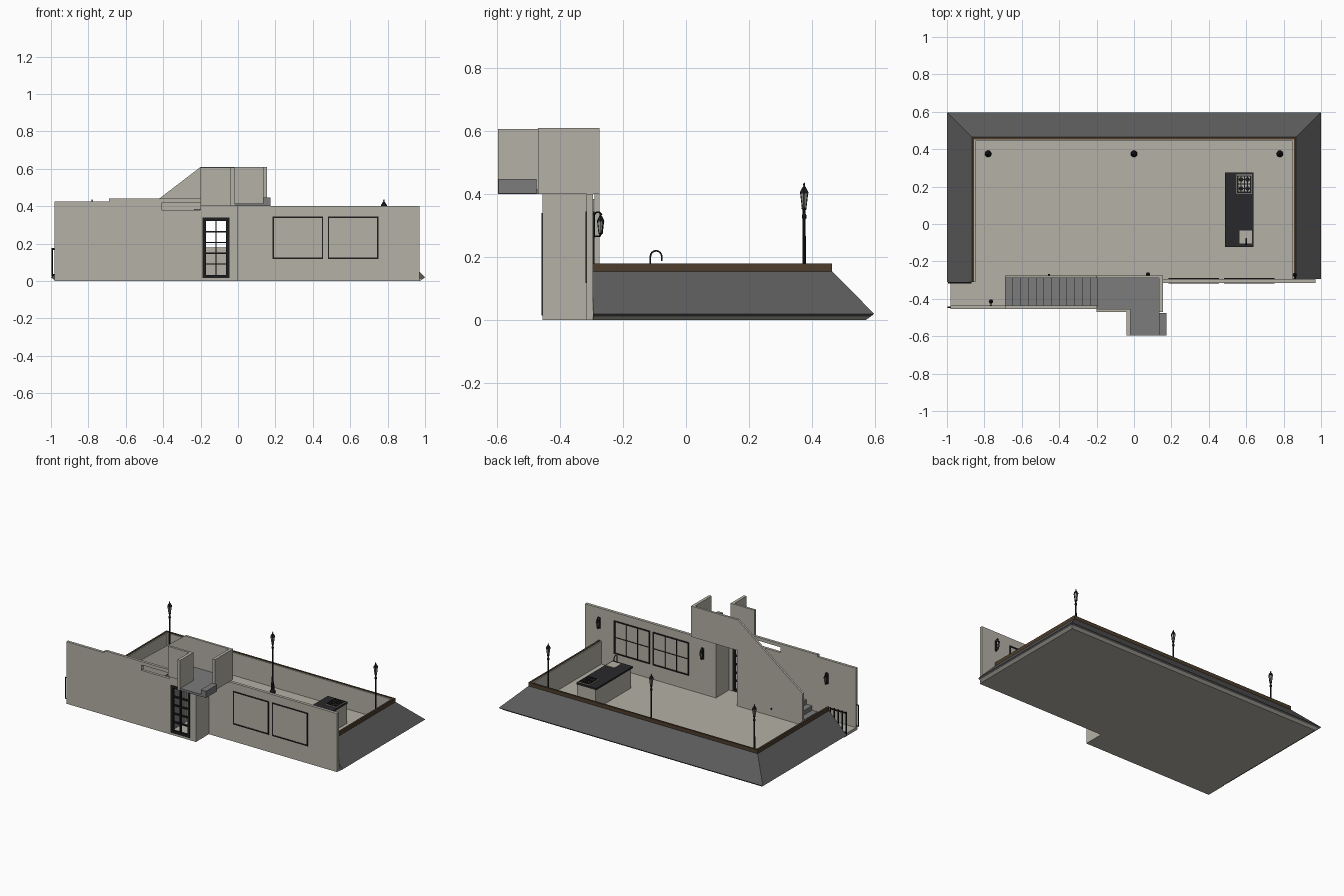
import bpy, bmesh, math

if "Cube" in bpy.data.objects:
    bpy.data.objects.remove(bpy.data.objects["Cube"])


def material(name, r, g, b):
    m = bpy.data.materials.new(name)
    m.diffuse_color = (r, g, b, 1)
    m.use_nodes = True
    m.node_tree.nodes["Principled BSDF"].inputs["Base Color"].default_value = m.diffuse_color
    return m


PLASTER = material("beige plaster", .46, .44, .385)
SLATE = material("slate roof", .105, .105, .105)
WOOD = material("brown wood", .075, .048, .026)
GREY = material("grey stair stone", .20, .20, .20)
BLACK = material("black metal", .012, .012, .012)
DARK = material("dark counter", .022, .022, .024)
GLASS = material("lantern glass", .30, .30, .27)


def finish(name, bm, mat):
    bmesh.ops.recalc_face_normals(bm, faces=bm.faces)
    me = bpy.data.meshes.new(name)
    bm.to_mesh(me)
    bm.free()
    me.materials.append(mat)
    ob = bpy.data.objects.new(name, me)
    bpy.context.collection.objects.link(ob)
    return ob


def add_box(bm, x0, x1, y0, y1, z0, z1):
    v = bmesh.ops.create_cube(bm, size=1)["verts"]
    bmesh.ops.scale(bm, vec=(x1 - x0, y1 - y0, z1 - z0), verts=v)
    bmesh.ops.translate(bm, vec=((x0 + x1) / 2, (y0 + y1) / 2, (z0 + z1) / 2), verts=v)


def boxes(name, mat, *dims):
    bm = bmesh.new()
    for d in dims:
        add_box(bm, *d)
    return finish(name, bm, mat)


def prism(name, mat, pts, a, b, axis):
    """Extrude a 2D outline along y (points are x,z) or z (points are x,y)."""
    bm = bmesh.new()
    place = (lambda p, t: (p[0], t, p[1])) if axis == "y" else (lambda p, t: (p[0], p[1], t))
    lo = [bm.verts.new(place(p, a)) for p in pts]
    hi = [bm.verts.new(place(p, b)) for p in pts]
    bm.faces.new(lo)
    bm.faces.new(hi)
    for i in range(len(pts)):
        j = (i + 1) % len(pts)
        bm.faces.new((lo[i], lo[j], hi[j], hi[i]))
    return finish(name, bm, mat)


def sweep_u(name, mat, profile):
    """Sweep an (outward offset, z) profile round the left, back and right sides."""
    bm = bmesh.new()
    rings = []
    for sx, back, y_end in ((-1, 0, -.31), (-1, 1, 0), (1, 1, 0), (1, 0, -.295)):
        rings.append([bm.verts.new((sx * (.865 + d), .462 + d if back else y_end, z))
                      for d, z in profile])
    n = len(profile)
    for r, s in zip(rings, rings[1:]):
        for i in range(n):
            j = (i + 1) % n
            bm.faces.new((r[i], r[j], s[j], s[i]))
    bm.faces.new(rings[0])
    bm.faces.new(rings[-1])
    return finish(name, bm, mat)


def lathe(name, mat, profile, loc, n=8):
    bm = bmesh.new()
    rings = [[bm.verts.new((loc[0] + r * math.cos(2 * math.pi * k / n),
                            loc[1] + r * math.sin(2 * math.pi * k / n), loc[2] + z))
              for k in range(n)] for r, z in profile]
    for a, b in zip(rings, rings[1:]):
        for k in range(n):
            j = (k + 1) % n
            bm.faces.new((a[k], a[j], b[j], b[k]))
    bm.faces.new(rings[0])
    bm.faces.new(rings[-1])
    return finish(name, bm, mat)


def tube(name, mat, pts, r):
    cu = bpy.data.curves.new(name, "CURVE")
    cu.dimensions = "3D"
    cu.bevel_depth = r
    cu.bevel_resolution = 1
    cu.use_fill_caps = True
    sp = cu.splines.new("POLY")
    sp.points.add(len(pts) - 1)
    for p, c in zip(sp.points, pts):
        p.co = (*c, 1)
    cu.materials.append(mat)
    ob = bpy.data.objects.new(name, cu)
    bpy.context.collection.objects.link(ob)
    return ob


def frame(name, x0, x1, y0, y1, z0, z1, t, cols=1, rows=1, bar=.004):
    """Rectangular frame facing y, with optional glazing bars."""
    d = [(x0, x0 + t, y0, y1, z0, z1), (x1 - t, x1, y0, y1, z0, z1),
         (x0 + t, x1 - t, y0, y1, z0, z0 + t), (x0 + t, x1 - t, y0, y1, z1 - t, z1)]
    for i in range(1, cols):
        c = x0 + t + (x1 - x0 - 2 * t) * i / cols
        d.append((c - bar / 2, c + bar / 2, y0, y1, z0 + t, z1 - t))
    for i in range(1, rows):
        c = z0 + t + (z1 - z0 - 2 * t) * i / rows
        d.append((x0 + t, x1 - t, y0, y1, c - bar / 2, c + bar / 2))
    return boxes(name, BLACK, *d)


# Floor slab
prism("floor_slab", PLASTER, [(-.98, -.455), (0, -.455), (0, -.315), (.97, -.315), (.97, -.295),
      (.87, -.295), (.87, .465), (-.87, .465), (-.87, -.31), (-.98, -.31)], 0, .02, "z")

# Sloped roof skirt, parapet and wooden trim on three sides
sweep_u("roof_skirt", SLATE, [(0, .157), (.135, .02), (.125, .012), (0, .012)])
sweep_u("skirt_base", PLASTER, [(0, .012), (.125, .012), (.108, 0), (0, 0)])
sweep_u("parapet", PLASTER, [(-.018, .01), (-.018, .176), (-.008, .176), (-.008, .01)])
sweep_u("wood_trim", WOOD, [(-.010, .153), (-.010, .18), (.002, .18), (.002, .153)])

# Front walls, with a slot beside the stair and a doorway
boxes("front_wall_right", PLASTER, (-.02, .97, -.315, -.295, 0, .4))
boxes("return_wall", PLASTER, (-.02, 0, -.455, -.315, 0, .4))
boxes("front_wall_left", PLASTER,
      (-.98, -.69, -.455, -.437, 0, .425), (-.69, -.2, -.455, -.437, 0, .38),
      (-.69, -.41, -.455, -.437, .38, .44), (-.41, -.2, -.455, -.437, .417, .44),
      (-.2, -.19, -.455, -.437, 0, .4), (-.045, -.02, -.455, -.437, 0, .4),
      (-.19, -.045, -.455, -.437, .34, .4))

# Stair, landing and its walls
N = 12
x_a, x_b, top = -.69, -.195, .415
run, rise = (x_b - x_a) / N, (top - .02) / (N + 1)
steps = [(x_a, .02)]
for i in range(N):
    steps += [(x_a + i * run, .02 + (i + 1) * rise), (x_a + (i + 1) * run, .02 + (i + 1) * rise)]
steps.append((x_b, .02))
prism("stair", GREY, steps, -.437, -.29, "y")
boxes("landing", GREY, (-.195, .14, -.455, -.29, .4, top), (-.04, .135, -.595, -.455, .4, top))
boxes("exit_step", GREY, (.135, .175, -.595, -.475, .402, .447))
prism("stair_side_wall", PLASTER, [(x_a, .02), (x_a, .235), (-.2, .61), (.155, .61), (.155, .4),
      (-.195, .4), (-.195, .02)], -.29, -.275, "y")
boxes("landing_left_wall", PLASTER, (-.2, -.02, -.47, -.455, .4, .607),
      (-.04, -.02, -.597, -.47, .4, .607))
boxes("landing_right_wall", PLASTER, (.135, .155, -.47, -.29, .4, .61))
lathe("cupboard_knob", BLACK, [(.003, -.005), (.006, 0), (.003, .005)], (-.455, -.272, .07))

# Door and windows
frame("door", -.19, -.045, -.458, -.44, .015, .34, .018, 2, 5, .007)
for k, (a, b) in enumerate(((.185, .455), (.48, .75))):
    frame(f"window_front_{k}", a, b, -.319, -.314, .118, .345, .007)
    frame(f"window_back_{k}", a, b, -.296, -.290, .118, .345, .008, 3, 2, .003)

# Kitchen island with hob, sink and tap
boxes("island_body", PLASTER, (.495, .635, -.115, .27, .02, .155))
boxes("island_top", DARK, (.487, .638, -.122, .275, .155, .167))
boxes("hob_plate", PLASTER, (.547, .632, .162, .265, .167, .170))
frame_bars = [(.552, .627, y - .003, y + .003, .170, .175) for y in (.17, .19, .214, .238, .257)]
frame_bars += [(x - .003, x + .003, .167, .26, .170, .175) for x in (.555, .572, .590, .607, .624)]
boxes("hob_grate", BLACK, *frame_bars)
for i, x in enumerate((.572, .607)):
    for j, y in enumerate((.19, .238)):
        lathe(f"burner_{i}{j}", BLACK, [(.012, 0), (.012, .004), (.006, .006)], (x, y, .170), 12)
boxes("sink", PLASTER, (.565, .63, -.105, -.035, .167, .169))
arch = [(.6, -.095 - .018 * math.cos(t * math.pi / 8), .202 + .018 * math.sin(t * math.pi / 8))
        for t in range(9)]
tube("tap", BLACK, [(.6, -.113, .165)] + arch + [(.6, -.077, .188)], .003)


def lantern(name, x, y, z, s):
    """Glass lantern with cap, foot and cage bars; z is its base, s its scale."""
    lathe(name + "_glass", GLASS, [(.007 * s, 0), (.013 * s, .045 * s)], (x, y, z), 6)
    lathe(name + "_cap", BLACK, [(.016 * s, .045 * s), (.015 * s, .05 * s), (.007 * s, .064 * s),
          (.003 * s, .068 * s), (.004 * s, .073 * s), (.001, .08 * s)], (x, y, z), 6)
    lathe(name + "_foot", BLACK, [(.003 * s, -.01 * s), (.009 * s, -.004 * s), (.009 * s, 0)],
          (x, y, z), 6)
    for k in range(6):
        c, q = math.cos(k * math.pi / 3), math.sin(k * math.pi / 3)
        tube(f"{name}_bar_{k}", BLACK, [(x + .007 * s * c, y + .007 * s * q, z),
             (x + .013 * s * c, y + .013 * s * q, z + .045 * s)], .0014)


# Lamp posts along the back
for k, x in enumerate((-.78, 0, .78)):
    lathe(f"lamp_post_{k}", BLACK, [(.018, .02), (.018, .035), (.011, .045), (.009, .09), (.006, .1),
          (.005, .32), (.008, .325), (.008, .332), (.005, .337), (.005, .35)], (x, .375, 0), 10)
    lantern(f"post_lantern_{k}", x, .375, .357, 1.0)

# Wall lanterns
for k, (x, y) in enumerate(((.86, -.295), (.075, -.293), (-.765, -.437))):
    boxes(f"wall_plate_{k}", BLACK, (x - .007, x + .007, y, y + .005, .262, .335))
    hook = [(x, y + .014 - .013 * math.cos(t * math.pi / 8), .327 + .016 * math.sin(t * math.pi / 8))
            for t in range(8)]
    tube(f"wall_hook_{k}", BLACK, hook, .0025)
    tube(f"wall_bracket_{k}", BLACK, [(x, y, .266), (x, y + .02, .266), (x, y + .024, .274)], .0025)
    lantern(f"wall_lantern_{k}", x, y + .023, .278, .78)

# Side railing and gate post at the entrance
rail = [(-.995, -.87, -.318, -.310, z, z + .008) for z in (.03, .165)]
rail += [(x, x + .006, -.317, -.311, .02, .178) for x in (-.995, -.965, -.935, -.905, -.876)]
boxes("side_railing", BLACK, *rail)
tube("gate_bracket", BLACK, [(-.978, -.445, .03), (-.995, -.445, .03), (-.995, -.445, .173),
     (-.978, -.445, .173)], .004)
